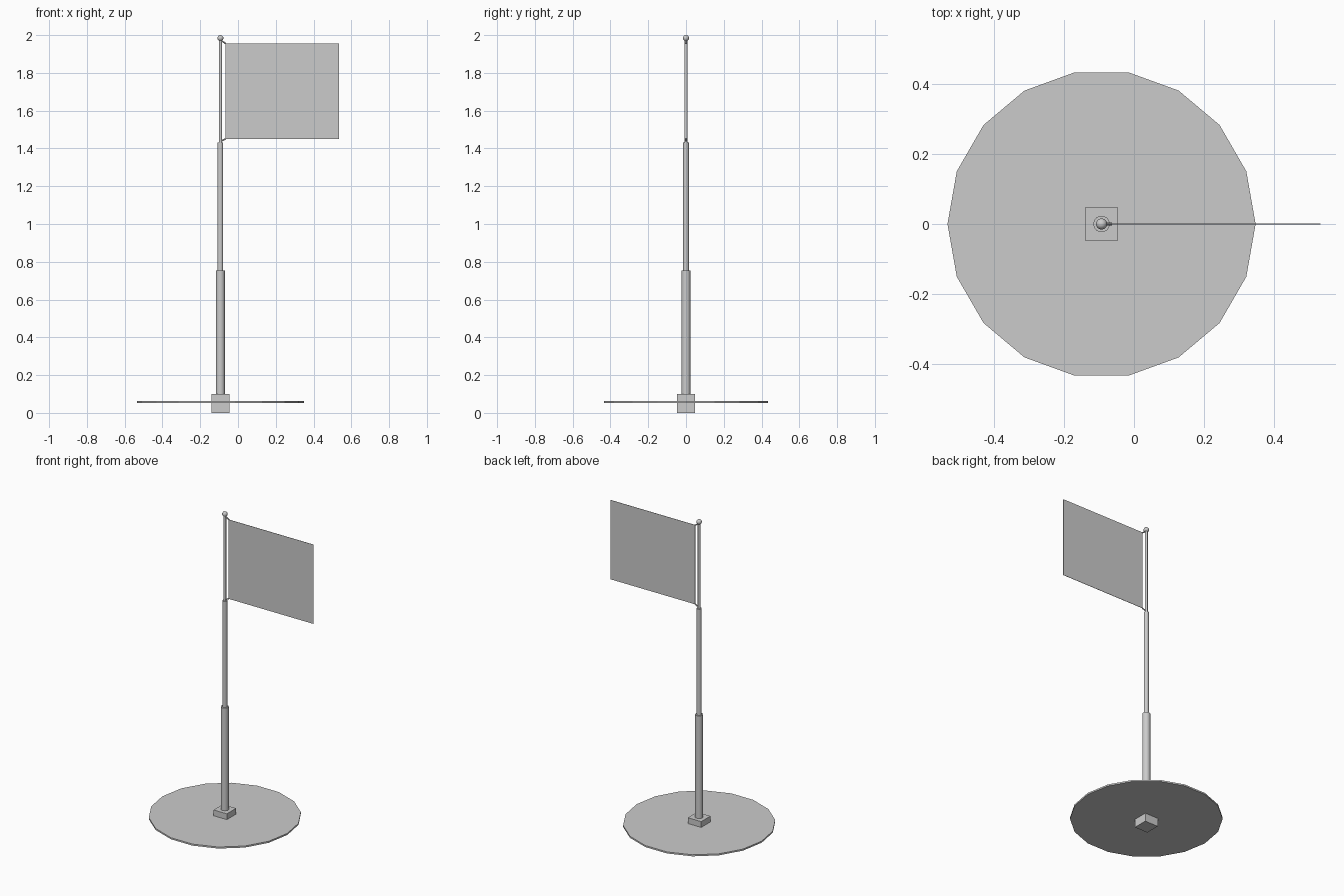
import bpy
from mathutils import Vector

if "Cube" in bpy.data.objects:
    bpy.data.objects.remove(bpy.data.objects["Cube"])

PX = -0.093  # pole axis


def finish(name, smooth=False):
    ob = bpy.context.object
    ob.name = name
    if smooth:
        bpy.ops.object.shade_smooth_by_angle()
    return ob


def box(name, x0, x1, y0, y1, z0, z1):
    bpy.ops.mesh.primitive_cube_add(size=1, location=((x0 + x1) / 2, (y0 + y1) / 2, (z0 + z1) / 2))
    ob = finish(name)
    ob.scale = (x1 - x0, y1 - y0, z1 - z0)
    bpy.ops.object.transform_apply(location=False, rotation=False, scale=True)


def rod(name, a, b, r, sides, smooth=False):
    a, b = Vector(a), Vector(b)
    d = b - a
    bpy.ops.mesh.primitive_cylinder_add(
        vertices=sides, radius=r, depth=d.length, location=(a + b) / 2,
        rotation=d.to_track_quat('Z', 'Y').to_euler())
    return finish(name, smooth)


def ball(name, loc, r):
    bpy.ops.mesh.primitive_uv_sphere_add(segments=16, ring_count=8, radius=r, location=loc)
    finish(name, True)


# Ground plate: 18-sided thin disc with a corner on the x axis
plate = rod("ground_plate", (PX, 0, 0.053), (PX, 0, 0.063), 0.4415, 18)
plate.rotation_euler.z = 1.5707963

# Square foot
box("foot_block", PX - 0.047, PX + 0.047, -0.047, 0.047, 0, 0.1)

# Telescoping pole sections
for name, z0, z1, r in (("lower_pole", 0.1, 0.755, 0.0235),
                        ("middle_pole", 0.755, 1.432, 0.015),
                        ("upper_pole", 1.432, 1.98, 0.0085)):
    rod(name, (PX, 0, z0), (PX, 0, z1), r, 18, True)

# Finial
ball("finial_ball", (PX, 0, 1.984), 0.016)

# Flag sheet
box("flag", -0.065, 0.534, -0.001, 0.001, 1.45, 1.956)

# Ties from the pole to the flag corners
for name, zp, zf in (("upper_tie", 1.973, 1.955), ("lower_tie", 1.438, 1.451)):
    rod(name, (PX, 0, zp), (-0.064, 0, zf), 0.004, 8, True)
